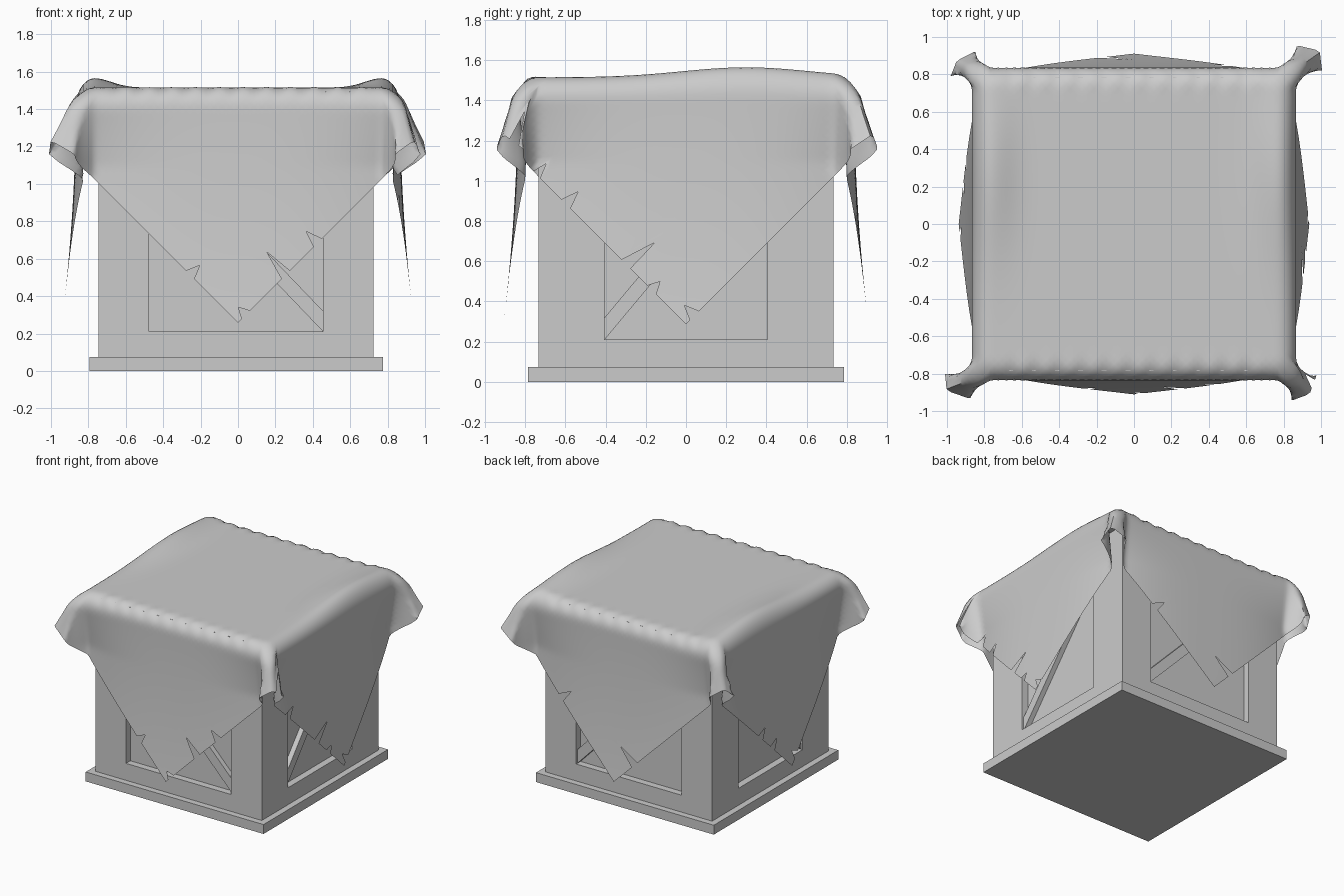
import bpy, bmesh, math
from mathutils import Matrix, Vector

cube = bpy.data.objects.get("Cube")
if cube:
    bpy.data.objects.remove(cube, do_unlink=True)

grey = bpy.data.materials.new("plain_grey")
grey.use_nodes = True
grey.diffuse_color = (0.6, 0.6, 0.6, 1)
grey.node_tree.nodes["Principled BSDF"].inputs["Base Color"].default_value = (0.6, 0.6, 0.6, 1)


def finish(bm, name, recalc=True):
    if recalc:
        bmesh.ops.recalc_face_normals(bm, faces=bm.faces)
    mesh = bpy.data.meshes.new(name)
    bm.to_mesh(mesh)
    bm.free()
    mesh.materials.append(grey)
    obj = bpy.data.objects.new(name, mesh)
    bpy.context.collection.objects.link(obj)
    return obj


# Crate: plinth and lid slabs
HALF, CX = 0.735, -0.01
BOTTOM, TOP = 0.075, 1.425


def slab(name, z0, z1):
    bm = bmesh.new()
    bmesh.ops.create_cube(bm, size=1)
    for v in bm.verts:
        v.co = Vector((v.co.x * 1.57 + CX, v.co.y * 1.57, z0 if v.co.z < 0 else z1))
    finish(bm, name)


slab("base_plinth", 0, BOTTOM)
slab("crate_lid", TOP, 1.495)

# Crate walls: frame, recessed panel and diagonal brace on each side
DEPTH, LOW, HIGH = 0.055, 0.21, 1.29
walls, braces = bmesh.new(), bmesh.new()


def ring(bm, turn, points, out):
    return [bm.verts.new(turn @ Vector((x, -out, z)) + Vector((CX, 0, 0))) for x, z in points]


def rect(w, z0, z1):
    return [(-w, z0), (w, z0), (w, z1), (-w, z1)]


def bridge(bm, a, b):
    n = len(a)
    for i in range(n):
        bm.faces.new((a[i], a[(i + 1) % n], b[(i + 1) % n], b[i]))


for side in range(4):
    turn = Matrix.Rotation(side * math.pi / 2, 3, "Z")
    w = 0.465 if side % 2 == 0 else 0.405
    outer = ring(walls, turn, rect(HALF, BOTTOM, TOP), HALF)
    inner = ring(walls, turn, rect(w, LOW, HIGH), HALF)
    deep = ring(walls, turn, rect(w, LOW, HIGH), HALF - DEPTH)
    bridge(walls, outer, inner)
    bridge(walls, inner, deep)
    walls.faces.new(deep)
    # Brace direction is shared by opposite sides
    s = w if side in (0, 3) else -w
    if side in (1, 3):
        s = -w if side == 1 else w
    t = 0.11
    band = [(s, LOW), (s, LOW + t), (-s, HIGH), (-s, HIGH - t)]
    front = ring(braces, turn, band, HALF - 0.015)
    back = ring(braces, turn, band, HALF - DEPTH)
    bridge(braces, front, back)
    braces.faces.new(front)

bmesh.ops.remove_doubles(walls, verts=walls.verts, dist=0.0001)
finish(walls, "crate_walls")
finish(braces, "diagonal_braces")

# Draped cloth: a square sheet turned 45 degrees
N, L, R = 96, 2.05, 0.1
FLAT_X, FLAT_Y = 0.765, 0.735
CLOTH_Z = 1.515
# Outward pull of each folded corner, keyed by sign of x and y
PULL = {(-1, -1): (0.75, 0.3), (1, 1): (0.7, 0.5), (1, -1): (0.4, 0.4), (-1, 1): (0.45, 0.2)}
# Tears: fixed hem (axis, sign), place along the hem, length, slant
TEARS = [("p", -1, -0.76, 0.05, 0.0), ("q", -1, -0.96, 0.04, 0.0),
         ("q", -1, -0.75, 0.11, 0.01), ("q", -1, -0.58, 0.06, 0.0),
         ("q", -1, 0.71, 0.13, 0.02), ("q", -1, 0.84, 0.04, 0.0),
         ("q", -1, 0.41, 0.06, 0.0), ("q", -1, 0.28, 0.05, 0.0), ("q", -1, 0.06, 0.12, 0.0),
         ("p", 1, -0.96, 0.05, 0.0), ("p", 1, 0.5, 0.08, 0.01),
         ("q", 1, 0.83, 0.12, 0.01), ("q", 1, -0.66, 0.06, 0.0),
         ("q", 1, -0.8, 0.06, 0.0), ("p", -1, 0.94, 0.05, 0.0)]


def tear(p, q):
    # Squeeze one grid column inward from the hem to open a notch
    for axis, sign, place, length, slant in TEARS:
        along, across = (q, p) if axis == "p" else (p, q)
        column = round((place + 1) * N / 2) * 2 / N - 1
        gap = 1 - across * sign
        reach = length * 2.2
        if abs(along - column) < 0.001 and gap < reach:
            k = 1 - gap / reach
            across = sign * (1 - length - gap * (reach - length) / reach)
            along += slant * k
            return (across, along) if axis == "p" else (along, across)
    return p, q


def roll(s):
    # Outward travel and drop after s of cloth has passed the flat top
    if s <= 0:
        return 0, 0
    if s < R * math.pi / 2:
        return R * math.sin(s / R), R * (1 - math.cos(s / R))
    return R, R + s - R * math.pi / 2


def drape(u, v):
    sx, sy = math.copysign(1, u), math.copysign(1, v)
    au, av = abs(u), abs(v)
    du, dv = max(au - FLAT_X, 0), max(av - FLAT_Y, 0)
    m, big = min(du, dv), max(du, dv)
    ox, _ = roll(du)
    oy, _ = roll(dv)
    drop = roll(big)[1] + 0.25 * m
    pull = m * m / (m + 0.15)
    kx, ky = PULL[(sx, sy)]
    gap = 0.35 * min(big - m, m) * (1 if du > dv else -1)
    # Hanging sheets flare at the tip and press in beside the corners
    flare = 0.075 * (drop / 1.25) ** 2
    press = 0.05 * min(max(drop - 0.12, 0) / 0.3, 1)
    x = min(au, FLAT_X) + ox + kx * pull + gap
    y = min(av, FLAT_Y) + oy + ky * pull - gap
    if du > dv:
        x += flare - press * (min(av, FLAT_Y) / FLAT_Y) ** 3 * max(1 - m * 8, 0)
    elif dv > du:
        y += flare - press * (min(au, FLAT_X) / FLAT_X) ** 3 * max(1 - m * 8, 0)
    # Raised rims on the two sides, and puckers along front and back
    rim = 0.05 * math.exp(-((au - 0.77) / 0.13) ** 2) * math.exp(-((v - 0.3) / 0.45) ** 2)
    pucker = 0.008 * math.sin(u * 50) * math.exp(-((av - 0.79) / 0.05) ** 2)
    return Vector((sx * x, sy * y, CLOTH_Z - drop + rim + (pucker if au < 0.7 else 0)))


cloth = bmesh.new()
grid = []
for i in range(N + 1):
    row = []
    for j in range(N + 1):
        p, q = tear(i * 2 / N - 1, j * 2 / N - 1)
        row.append(cloth.verts.new(drape(L * (p - q) / 2, L * (p + q) / 2)))
    grid.append(row)
for i in range(N):
    for j in range(N):
        cloth.faces.new((grid[i][j], grid[i + 1][j], grid[i + 1][j + 1], grid[i][j + 1]))
        # Winding keeps the upper side facing outward
sheet = finish(cloth, "draped_cloth", recalc=False)

bpy.ops.object.select_all(action="DESELECT")
sheet.select_set(True)
bpy.context.view_layer.objects.active = sheet
bpy.ops.object.shade_smooth_by_angle(angle=math.radians(60))
